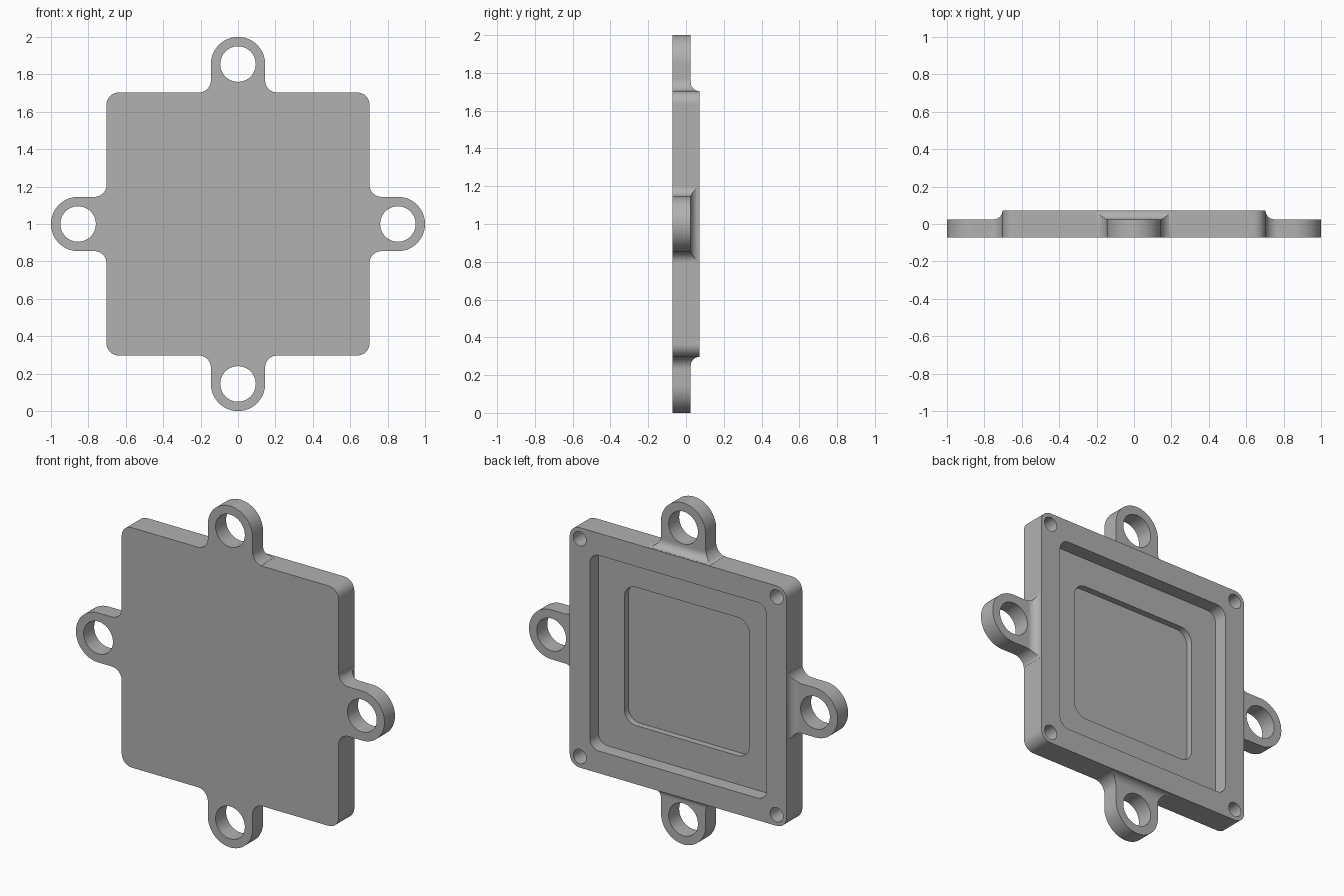
import bpy, bmesh
from math import sin, cos, pi, sqrt, radians

cube = bpy.data.objects.get("Cube")
if cube:
    bpy.data.objects.remove(cube, do_unlink=True)

HALF = 0.703                    # half width of the square housing
FRONT, BACK = -0.0725, 0.0725
LUG_BACK = 0.025
LUG_R, LUG_D, HOLE_R = 0.145, 0.855, 0.095
FLARE, FILLET = 0.065, BACK - LUG_BACK
MID = 1.0                       # height of the centre
TURNS = [(1, 0), (0, 1), (-1, 0), (0, -1)]

grey = bpy.data.materials.new("plain grey")
grey.use_nodes = True
colour = (0.44, 0.44, 0.44, 1)
grey.diffuse_color = colour
grey.node_tree.nodes["Principled BSDF"].inputs["Base Color"].default_value = colour


def finish(name, bm):
    bmesh.ops.remove_doubles(bm, verts=bm.verts, dist=1e-5)
    bmesh.ops.recalc_face_normals(bm, faces=bm.faces)
    mesh = bpy.data.meshes.new(name)
    bm.to_mesh(mesh)
    bm.free()
    mesh.materials.append(grey)
    obj = bpy.data.objects.new(name, mesh)
    bpy.context.collection.objects.link(obj)
    return obj


def rounded_square(half, r, cx=0, cz=0, steps=12):
    pts = []
    for q, (sx, sz) in enumerate([(1, 1), (-1, 1), (-1, -1), (1, -1)]):
        for i in range(steps + 1):
            a = (q + i / steps) * pi / 2
            pts.append((cx + sx * (half - r) + r * cos(a),
                        cz + sz * (half - r) + r * sin(a)))
    return pts


def prism(name, outline, y0, y1):
    bm = bmesh.new()
    rings = [[bm.verts.new((x, y, z + MID)) for x, z in outline] for y in (y0, y1)]
    n = len(outline)
    bm.faces.new(rings[0])
    bm.faces.new(rings[1])
    for i in range(n):
        j = (i + 1) % n
        bm.faces.new((rings[0][i], rings[0][j], rings[1][j], rings[1][i]))
    return finish(name, bm)


def combine(target, other, operation):
    mod = target.modifiers.new(operation, 'BOOLEAN')
    mod.operation = operation
    mod.solver = 'EXACT'
    mod.object = other
    bpy.context.view_layer.objects.active = target
    bpy.ops.object.modifier_apply(modifier=mod.name)
    bpy.data.objects.remove(other, do_unlink=True)


def cove(u, r):
    # Height left on a concave quarter round at distance u from its wall
    return r - sqrt(r * r - (r - u) ** 2) if u < r else 0


def lug(c, s):
    # Stations: distance from centre, half width, back depth
    stations = []
    for i in range(17):
        t = radians(8 + 82 * i / 16)
        u = FLARE * (1 - cos(t))
        stations.append((HALF + u, LUG_R + cove(u, FLARE), LUG_BACK + cove(u, FILLET)))
    stations.insert(0, (0.65,) + stations[0][1:])
    for i in range(21):
        a = i / 20 * pi / 2
        stations.append((LUG_D + LUG_R * sin(a), LUG_R * cos(a), LUG_BACK))
    bm = bmesh.new()
    rings = []
    for d, w, back in stations:
        corners = [(-w, FRONT), (w, FRONT), (w, back), (-w, back)]
        rings.append([bm.verts.new((x * c + d * s, y, d * c - x * s + MID))
                      for x, y in corners])
    bm.faces.new(rings[0])
    for a, b in zip(rings, rings[1:]):
        for i in range(4):
            j = (i + 1) % 4
            bm.faces.new((a[i], a[j], b[j], b[i]))
    return finish("mounting_lug", bm)


# Square housing with four lugs
housing = prism("housing", rounded_square(HALF, 0.065), FRONT, BACK)
for c, s in TURNS:
    combine(housing, lug(c, s), 'UNION')

# Through holes in the lugs
for c, s in TURNS:
    hole = rounded_square(HOLE_R, HOLE_R, LUG_D * s, LUG_D * c)
    combine(housing, prism("lug_hole", hole, -0.2, 0.2), 'DIFFERENCE')

# Stepped pocket in the back
combine(housing, prism("outer_pocket", rounded_square(0.573, 0.06), -0.008, 0.2), 'DIFFERENCE')
combine(housing, prism("inner_pocket", rounded_square(0.405, 0.075), -0.045, 0.1), 'DIFFERENCE')

# Blind screw holes in the corners
for sx in (-1, 1):
    for sz in (-1, 1):
        hole = rounded_square(0.042, 0.042, sx * 0.638, sz * 0.638, 8)
        combine(housing, prism("screw_hole", hole, -0.03, 0.2), 'DIFFERENCE')

# Smooth the rounds and keep the flats flat
bpy.ops.object.select_all(action='DESELECT')
housing.select_set(True)
bpy.context.view_layer.objects.active = housing
bpy.ops.object.shade_smooth_by_angle(angle=radians(30))
weighted = housing.modifiers.new("flat_normals", 'WEIGHTED_NORMAL')
weighted.keep_sharp = True
